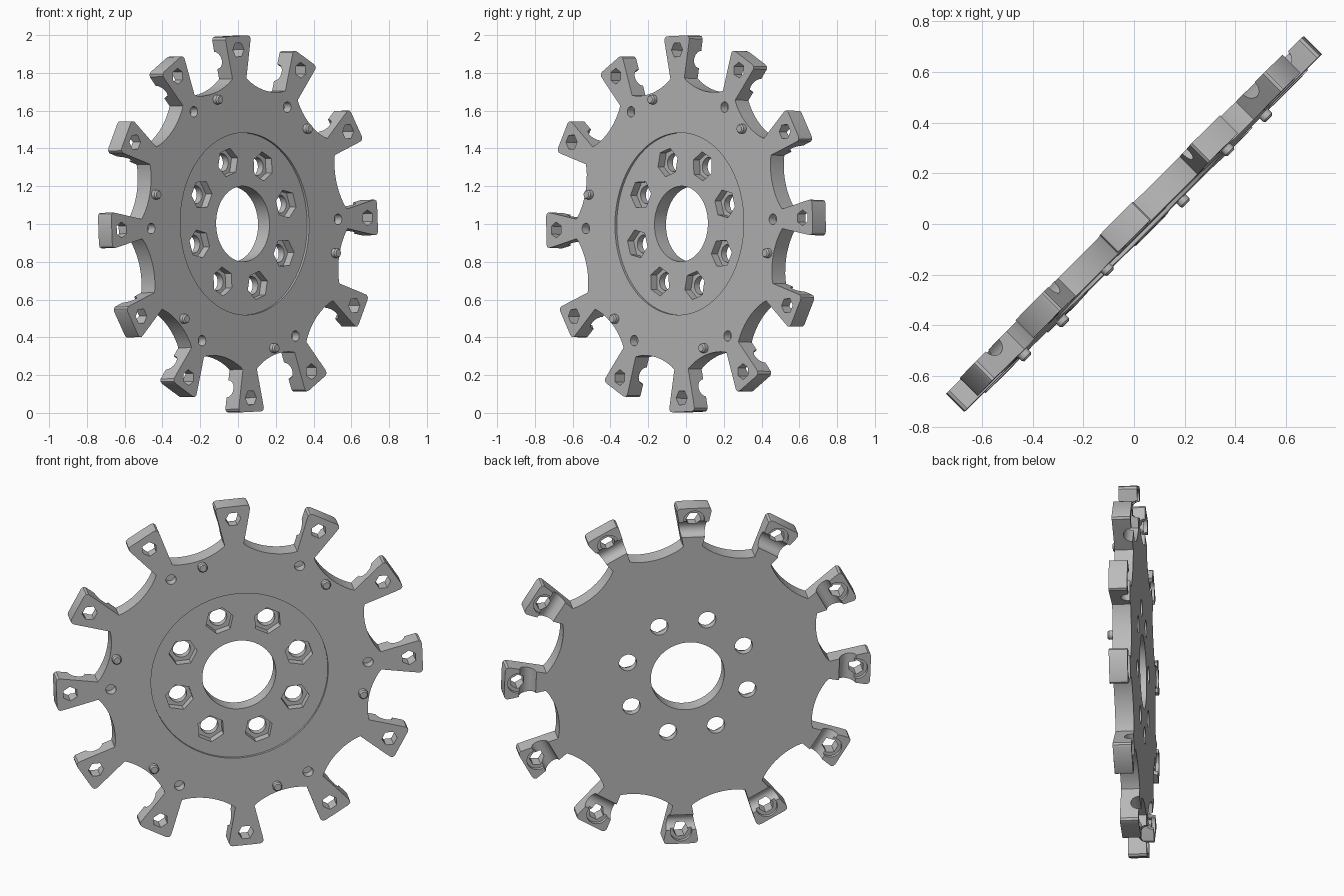
import bpy, bmesh
from math import radians, cos, sin, pi, sqrt, asin
from mathutils import Matrix, Vector

cube = bpy.data.objects.get("Cube")
if cube:
    bpy.data.objects.remove(cube, do_unlink=True)

HALF = 0.05          # half thickness of the wheel
SPOKES = 12
STEP = 2 * pi / SPOKES
PLACE = (Matrix.Translation((0, 0, 1)) @ Matrix.Rotation(radians(45), 4, 'Z')
         @ Matrix.Rotation(radians(89.1), 4, 'X') @ Matrix.Rotation(radians(2), 4, 'Z'))

grey = bpy.data.materials.new("plain grey")
grey.use_nodes = True
grey.diffuse_color = (0.5, 0.5, 0.5, 1)
grey.node_tree.nodes["Principled BSDF"].inputs["Base Color"].default_value = (0.5, 0.5, 0.5, 1)


def to_object(name, bm):
    bmesh.ops.recalc_face_normals(bm, faces=bm.faces)
    mesh = bpy.data.meshes.new(name)
    bm.to_mesh(mesh)
    bm.free()
    mesh.materials.append(grey)
    obj = bpy.data.objects.new(name, mesh)
    bpy.context.collection.objects.link(obj)
    return obj


def add_prism(bm, sides, radius, low, high, r=0.0, angle=0.0, top_scale=1.0):
    """Round or hexagonal prism along z, set at a polar position."""
    m = (Matrix.Rotation(angle, 4, 'Z')
         @ Matrix.Translation((r, 0, (low + high) / 2)))
    bmesh.ops.create_cone(bm, cap_ends=True, segments=sides, radius1=radius,
                          radius2=radius * top_scale, depth=high - low, matrix=m)


def ring(name, count, start, r, sides, radius, low, high, top_scale=1.0):
    bm = bmesh.new()
    for i in range(count):
        add_prism(bm, sides, radius, low, high, r,
                  start + 2 * pi * i / count, top_scale)
    return to_object(name, bm)


# Outline: flared spokes with rounded tips, joined by hollow arcs
spoke = [(0.77, -0.052), (0.945, -0.088), (0.978, -0.094), (0.991, -0.088), (0.996, -0.074)]
spoke += [(x, -y) for x, y in reversed(spoke)]
arc_r, arc_c = 0.375, 1.10
root = Matrix.Rotation(-STEP / 2, 2) @ Vector((0.77, 0.052))
sweep = asin(min(1, abs(root.y) / arc_r))
outline = []
for i in range(SPOKES):
    turn = Matrix.Rotation(i * STEP, 2)
    outline += [turn @ Vector(p) for p in spoke]
    turn = Matrix.Rotation((i + 0.5) * STEP, 2)
    for k in range(1, 12):
        a = sweep * (k / 6 - 1)
        outline.append(turn @ Vector((arc_c - arc_r * cos(a), arc_r * sin(a))))

bm = bmesh.new()
face = bm.faces.new([bm.verts.new((p.x, p.y, -HALF)) for p in outline])
geom = bmesh.ops.extrude_face_region(bm, geom=[face])["geom"]
bmesh.ops.translate(bm, vec=(0, 0, 2 * HALF),
                    verts=[v for v in geom if isinstance(v, bmesh.types.BMVert)])
wheel = to_object("toothed_wheel", bm)

# Cutters: hub bore, shallow round recess, bolt and nut pockets, locating holes
cutters = [
    ring("recess_cutter", 1, 0, 0, 96, 0.482, HALF - 0.014, 0.1),
    ring("bore_cutter", 1, 0, 0, 64, 0.2, -0.2, 0.2),
    ring("nut_cutter", 8, radians(16), 0.342, 6, 0.077, -0.01, 0.11),
    ring("bolt_cutter", 8, radians(16), 0.342, 32, 0.048, -0.21, 0.21),
    ring("locating_hole_cutter", 6, 0, 0.7, 24, 0.028, 0.0, 0.12),
    ring("tip_recess_cutter", SPOKES, 0, 0.922, 32, 0.058, -0.13, -HALF + 0.02),
]

# Grooves across the back of each spoke
bm = bmesh.new()
for i in range(SPOKES):
    m = (Matrix.Rotation(i * STEP, 4, 'Z') @ Matrix.Translation((0.87, 0, -HALF))
         @ Matrix.Rotation(pi / 2, 4, 'X'))
    bmesh.ops.create_cone(bm, cap_ends=True, segments=28, radius1=0.045,
                          radius2=0.045, depth=0.3, matrix=m)
cutters.append(to_object("groove_cutter", bm))
cutters.append(ring("tip_hex_cutter", SPOKES, 0, 0.922, 6, 0.042, -0.22, 0.22))

for c in cutters:
    c.hide_render = True
    mod = wheel.modifiers.new(c.name, 'BOOLEAN')
    mod.operation = 'DIFFERENCE'
    mod.solver = 'EXACT'
    mod.object = c
bpy.context.view_layer.update()
cut = bpy.data.meshes.new_from_object(wheel.evaluated_get(bpy.context.evaluated_depsgraph_get()))
wheel.modifiers.clear()
wheel.data = cut
for c in cutters:
    bpy.data.objects.remove(c, do_unlink=True)

# Locating pins on the front, between alternate spokes
pins = ring("locating_pins", 6, STEP * 1.5, 0.688, 24, 0.025, HALF - 0.01, HALF + 0.022)
tips = ring("pin_tips", 6, STEP * 1.5, 0.688, 24, 0.025, HALF + 0.022, HALF + 0.03, 0.75)

for obj in (wheel, pins, tips):
    obj.data.transform(PLACE)
    bpy.ops.object.select_all(action='DESELECT')
    obj.select_set(True)
    bpy.context.view_layer.objects.active = obj
    bpy.ops.object.shade_smooth_by_angle(angle=radians(30))
